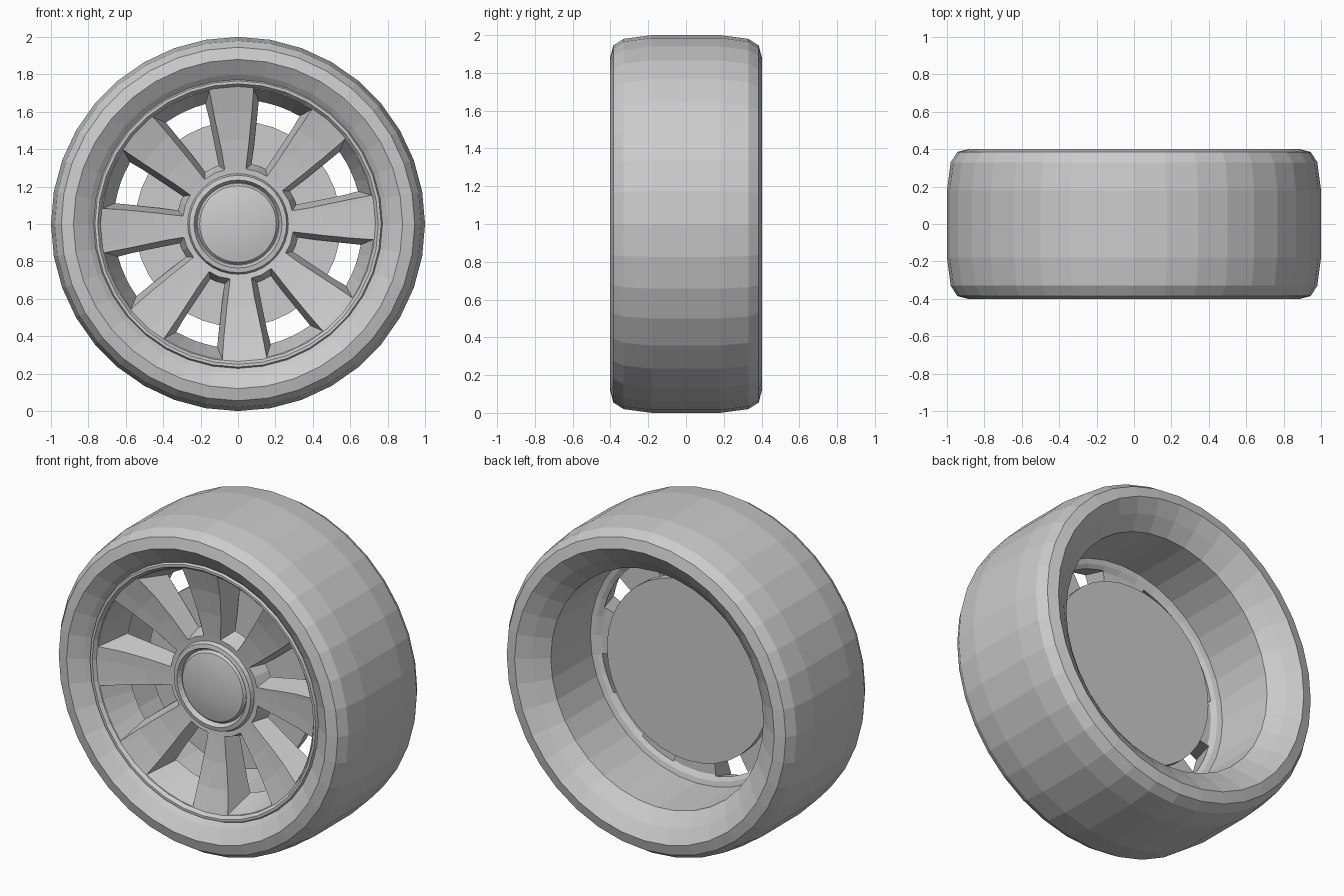
import bpy, bmesh
from math import sin, cos, radians, tau

if "Cube" in bpy.data.objects:
    bpy.data.objects.remove(bpy.data.objects["Cube"])

SEGMENTS = 36
SPOKES = 8
WINDOW_OFFSET = 25.3

grey = bpy.data.materials.new("plain grey")
grey.use_nodes = True
grey.diffuse_color = (0.6, 0.6, 0.6, 1)
grey.node_tree.nodes["Principled BSDF"].inputs["Base Color"].default_value = (0.6, 0.6, 0.6, 1)


def polar(radius, angle, y):
    return (radius * cos(angle), y, 1 + radius * sin(angle))


def finish(name, bm):
    bmesh.ops.remove_doubles(bm, verts=bm.verts, dist=0.0001)
    bmesh.ops.recalc_face_normals(bm, faces=bm.faces)
    mesh = bpy.data.meshes.new(name)
    bm.to_mesh(mesh)
    bm.free()
    mesh.materials.append(grey)
    obj = bpy.data.objects.new(name, mesh)
    bpy.context.collection.objects.link(obj)
    return obj


def lathe(name, profile, closed=True):
    """Spin (radius, y) points round the wheel axle."""
    bm = bmesh.new()
    rings = [[bm.verts.new(polar(r, tau * i / SEGMENTS, y)) for i in range(SEGMENTS)]
             for r, y in profile]
    pairs = list(zip(rings, rings[1:]))
    if closed:
        pairs.append((rings[-1], rings[0]))
    for a, b in pairs:
        for i in range(SEGMENTS):
            j = (i + 1) % SEGMENTS
            bm.faces.new((a[i], a[j], b[j], b[i]))
    return finish(name, bm)


def smooth(obj, angle):
    bpy.ops.object.select_all(action='DESELECT')
    obj.select_set(True)
    bpy.context.view_layer.objects.active = obj
    bpy.ops.object.shade_smooth_by_angle(angle=radians(angle))


# Tyre: half a cross-section, mirrored to the other side
half = [(0.72, 0.28), (0.8, 0.35), (0.88, 0.402), (0.945, 0.385), (0.98, 0.33), (1.0, 0.18)]
lathe("tyre", half + [(r, -y) for r, y in reversed(half)])

# Rim with dished face and a thin outer lip
rim = lathe("spoked_rim", [
    (0.2, -0.22), (0.3, -0.23), (0.45, -0.25), (0.6, -0.28), (0.735, -0.32),
    (0.75, -0.34), (0.765, -0.34), (0.775, -0.32), (0.73, -0.27),
    (0.73, -0.1), (0.69, -0.11), (0.66, -0.13), (0.2, -0.13)])

# Tapered window cutters between the spokes
bm = bmesh.new()
for k in range(SPOKES):
    mid = radians(WINDOW_OFFSET + 360 * k / SPOKES)
    loops = []
    for y, outer, outer_half, inner, inner_half in ((-0.335, 0.735, 13.4, 0.267, 17.5),
                                                    (-0.08, 0.65, 9.2, 0.345, 5)):
        points = [polar(outer, mid + radians(outer_half) * t, y)
                  for t in (-1, -0.5, 0, 0.5, 1)]
        points += [polar(inner, mid + radians(inner_half) * t, y) for t in (1, 0, -1)]
        loops.append([bm.verts.new(p) for p in points])
    front, back = loops
    bm.faces.new(front)
    bm.faces.new(back)
    for i in range(len(front)):
        j = (i + 1) % len(front)
        bm.faces.new((front[i], front[j], back[j], back[i]))
cutter = finish("window_cutter", bm)
cutter.hide_render = True

cut = rim.modifiers.new("windows", 'BOOLEAN')
cut.operation = 'DIFFERENCE'
cut.solver = 'EXACT'
cut.object = cutter
bpy.context.view_layer.objects.active = rim
bpy.ops.object.modifier_apply(modifier=cut.name)
bpy.data.objects.remove(cutter)

# Hub with raised collar, and domed centre cap
lathe("hub", [(0.2, -0.04), (0.27, -0.04), (0.27, -0.225), (0.26, -0.25),
              (0.235, -0.255), (0.22, -0.228), (0.2, -0.228)])
cap = lathe("centre_cap", [(0, -0.2), (0.217, -0.2), (0.217, -0.23), (0.205, -0.245),
                           (0.15, -0.258), (0.08, -0.267), (0, -0.27)], closed=False)
smooth(cap, 30)

# Backing disc behind the spokes
lathe("backing_disc", [(0, -0.07), (0.55, -0.07), (0.55, -0.02), (0, -0.02)], closed=False)
